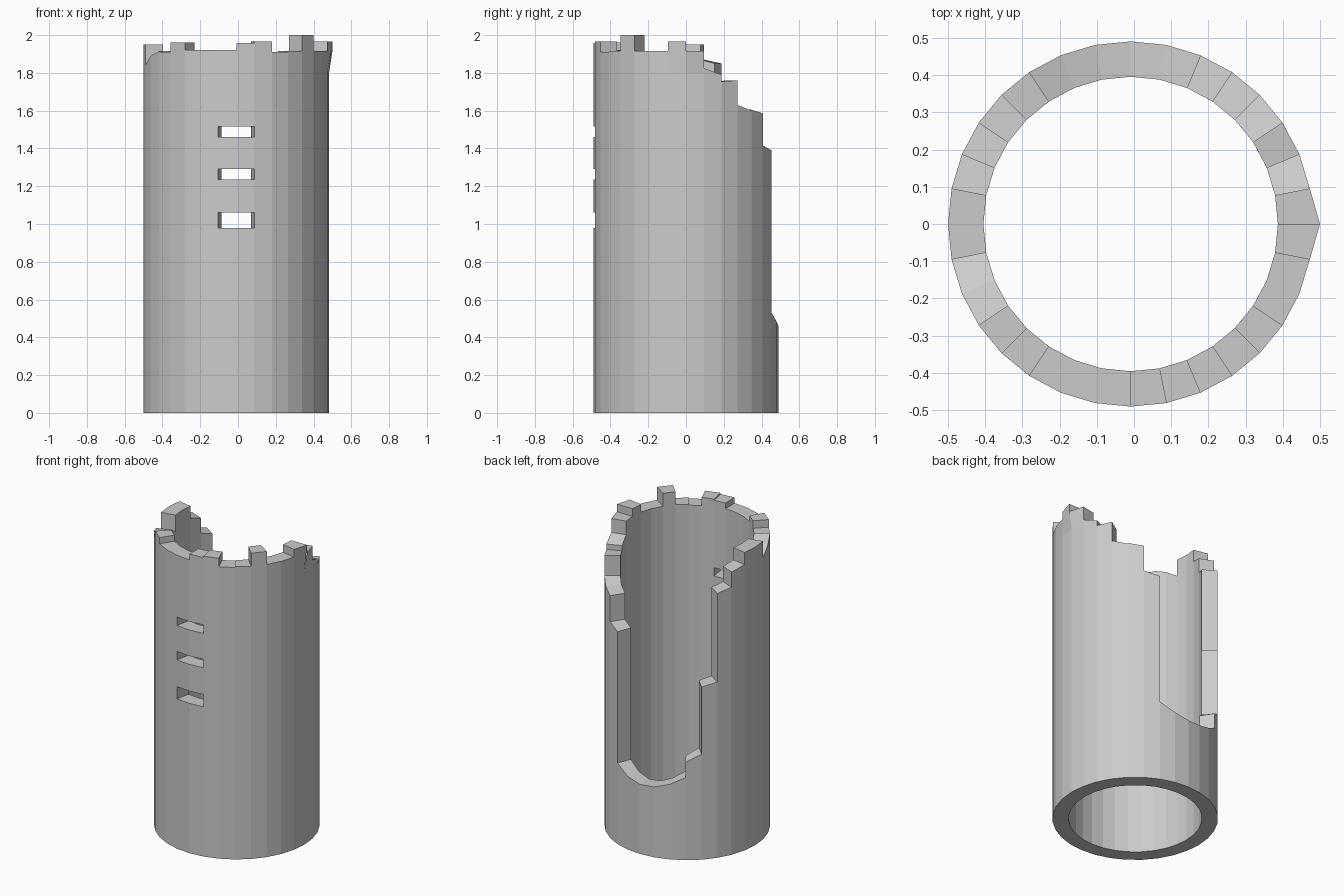
import bpy, bmesh, math
from mathutils import Vector

if "Cube" in bpy.data.objects:
    bpy.data.objects.remove(bpy.data.objects["Cube"])

N, R_OUT, R_IN, CX = 32, 0.491, 0.396, -0.009
STEP = 2 * math.pi / N

# Broken rim: (start height, end height) of each wall segment, counter-clockwise from +x
TOPS = [
    (1.915, 1.915), (1.825, 1.79), (1.755, 1.76), (1.63, 1.60),
    (1.605, 1.585), (1.415, 1.39), (.53, .48), (.48, .455),
    (.455, .46), (.46, .49), (.49, .54), (.64, .69),
    (1.13, 1.15), (1.73, 1.75), (1.85, 1.87), (1.95, 1.95),
    (1.95, 1.95), (1.84, 1.89), (1.89, 1.915), (1.91, 1.91),
    (1.96, 1.96), (1.92, 1.92), (1.92, 1.92), (1.92, 1.92),
    (1.957, 1.957), (1.965, 1.965), (1.91, 1.91), (1.915, 1.915),
    (2.0, 2.0), (1.915, 1.915), (1.915, 1.915), (1.965, 1.965)]

# Window slits (z ranges) in the two front segments
SLITS = [(.98, 1.06), (1.235, 1.29), (1.46, 1.515)]
SLIT_SEGMENTS = (23, 24)


def spans(i):
    """Solid pieces of segment i as (bottom, top at start, top at end)."""
    low, out = 0.0, []
    if i in SLIT_SEGMENTS:
        for a, b in SLITS:
            out.append((low, a, a))
            low = b
    return out + [(low, *TOPS[i])]


bm = bmesh.new()


def pt(r, i, z):
    a = i * STEP
    return bm.verts.new((CX + r * math.cos(a), r * math.sin(a), z))


def quad(*p):
    bm.faces.new([pt(*q) for q in p])


for i in range(N):
    j = i + 1
    # outer, inner, top and bottom faces
    for lo, a, b in spans(i):
        quad((R_OUT, i, lo), (R_OUT, j, lo), (R_OUT, j, b), (R_OUT, i, a))
        quad((R_IN, j, lo), (R_IN, i, lo), (R_IN, i, a), (R_IN, j, b))
        quad((R_OUT, i, a), (R_OUT, j, b), (R_IN, j, b), (R_IN, i, a))
        quad((R_IN, i, lo), (R_IN, j, lo), (R_OUT, j, lo), (R_OUT, i, lo))
    # exposed radial faces between this segment and the next
    here = [(s[0], s[2]) for s in spans(i)]
    after = [(s[0], s[1]) for s in spans(j % N)]
    cuts = sorted({z for s in here + after for z in s})
    for lo, hi in zip(cuts, cuts[1:]):
        mid = (lo + hi) / 2
        in_here = any(a < mid < b for a, b in here)
        in_after = any(a < mid < b for a, b in after)
        if in_here and not in_after:
            quad((R_OUT, j, lo), (R_IN, j, lo), (R_IN, j, hi), (R_OUT, j, hi))
        elif in_after and not in_here:
            quad((R_IN, j, lo), (R_OUT, j, lo), (R_OUT, j, hi), (R_IN, j, hi))

bmesh.ops.remove_doubles(bm, verts=bm.verts[:], dist=1e-4)

# Slight outward lean of the rim on the right side
side = [f for f in bm.faces if all(v.co.x > .46 and abs(v.co.y) < .11 for v in f.verts)]
geom = set(side) | {e for f in side for e in f.edges} | {v for f in side for v in f.verts}
bmesh.ops.bisect_plane(bm, geom=list(geom), plane_co=Vector((0, 0, 1.8)),
                       plane_no=Vector((0, 0, 1)))
for v in bm.verts:
    if v.co.x > .475 and v.co.z > 1.85:
        v.co.x += .018

mesh = bpy.data.meshes.new("ruined_tower_wall")
bm.to_mesh(mesh)
bm.free()
tower = bpy.data.objects.new("ruined_tower_wall", mesh)
bpy.context.collection.objects.link(tower)
